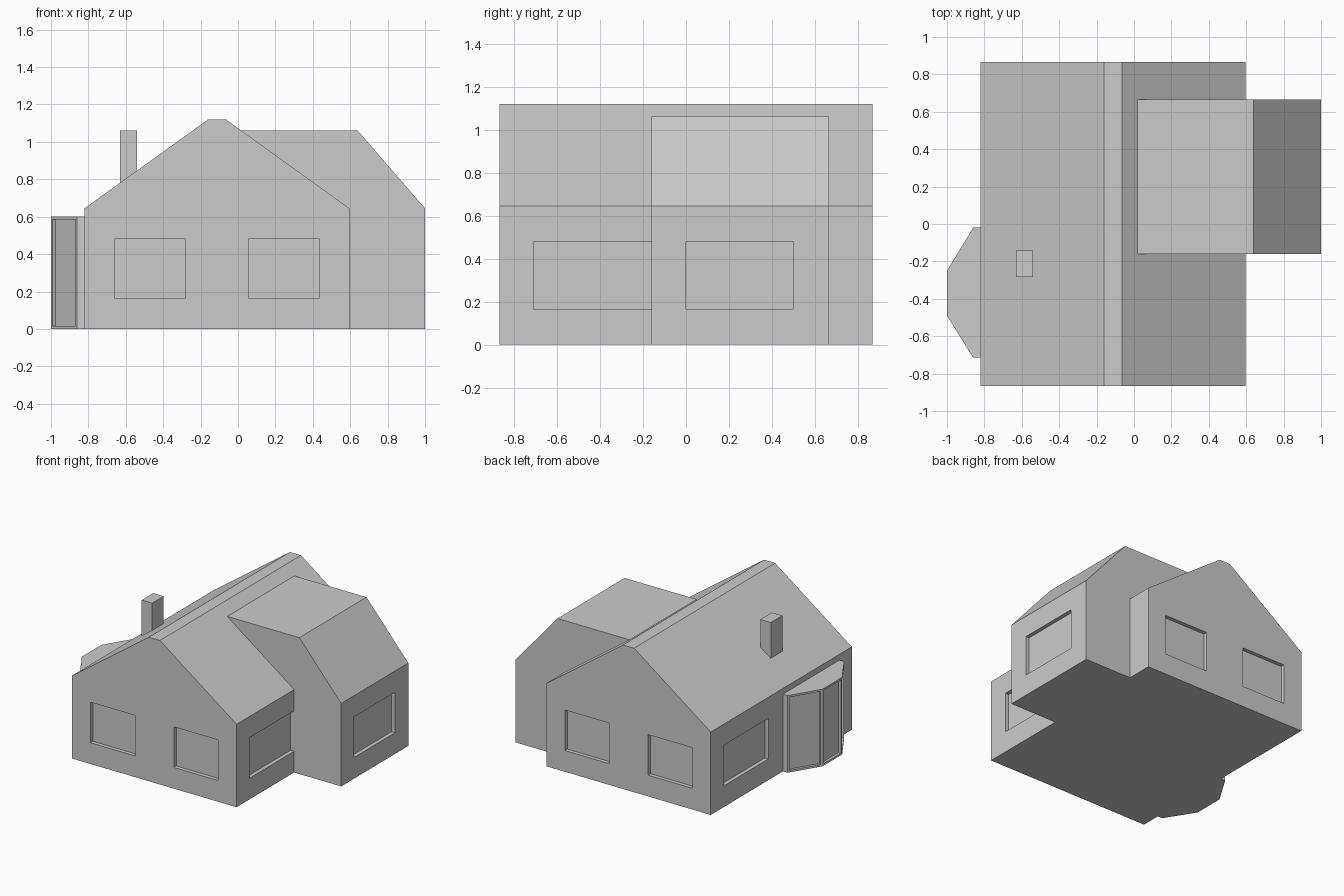
import bpy
import bmesh
from mathutils import Vector

cube = bpy.data.objects.get("Cube")
if cube:
    bpy.data.objects.remove(cube, do_unlink=True)

grey = bpy.data.materials.new("plain_grey")
grey.use_nodes = True
grey.diffuse_color = (0.6, 0.6, 0.6, 1)
grey.node_tree.nodes["Principled BSDF"].inputs["Base Color"].default_value = (0.6, 0.6, 0.6, 1)


def add_object(name, bm):
    bmesh.ops.recalc_face_normals(bm, faces=bm.faces)
    mesh = bpy.data.meshes.new(name)
    bm.to_mesh(mesh)
    bm.free()
    mesh.materials.append(grey)
    obj = bpy.data.objects.new(name, mesh)
    bpy.context.collection.objects.link(obj)
    return obj


def prism(points, offset):
    """Extrude a flat outline along an offset."""
    bm = bmesh.new()
    face = bm.faces.new([bm.verts.new(p) for p in points])
    out = bmesh.ops.extrude_face_region(bm, geom=[face], use_keep_orig=True)
    verts = [v for v in out["geom"] if isinstance(v, bmesh.types.BMVert)]
    bmesh.ops.translate(bm, verts=verts, vec=offset)
    return bm


def add_box(bm, low, high):
    low, high = Vector(low), Vector(high)
    verts = bmesh.ops.create_cube(bm, size=1)["verts"]
    bmesh.ops.scale(bm, verts=verts, vec=high - low)
    bmesh.ops.translate(bm, verts=verts, vec=(low + high) / 2)


def cut(obj, boxes):
    """Carve window recesses out of a wall block."""
    bm = bmesh.new()
    for low, high in boxes:
        add_box(bm, low, high)
    cutter = add_object("window_cutter", bm)
    cutter.hide_render = True
    mod = obj.modifiers.new("windows", "BOOLEAN")
    mod.operation = "DIFFERENCE"
    mod.solver = "EXACT"
    mod.object = cutter
    bpy.context.view_layer.objects.active = obj
    bpy.ops.object.modifier_apply(modifier=mod.name)
    bpy.data.objects.remove(cutter, do_unlink=True)


LEFT, RIGHT, DEPTH = -0.82, 0.595, 0.867
EAVES, RIDGE = 0.645, 1.12
SILL, HEAD, RECESS = 0.165, 0.48, 0.03

# Main house block with a narrow flat ridge
profile = [(LEFT, 0), (RIGHT, 0), (RIGHT, EAVES), (-0.065, RIDGE), (-0.16, RIDGE), (LEFT, EAVES)]
house = add_object("main_house", prism([(x, -DEPTH, z) for x, z in profile], (0, 2 * DEPTH, 0)))

# Two windows on each gable, one on each long wall
windows = []
for x0, x1 in ((-0.66, -0.28), (0.055, 0.435)):
    for y in (-DEPTH, DEPTH):
        windows.append(((x0, y - RECESS, SILL), (x1, y + RECESS, HEAD)))
for x, y0, y1 in ((RIGHT, -0.71, -0.12), (LEFT, 0.16, 0.705)):
    windows.append(((x - RECESS, y0, SILL), (x + RECESS, y1, HEAD)))
cut(house, windows)

# Side wing with a flat-topped roof running into the main slope
profile = [(0.02, 0), (1, 0), (1, EAVES), (0.64, 1.06), (0.02, 1.06)]
wing = add_object("side_wing", prism([(x, -0.16, z) for x, z in profile], (0, 0.825, 0)))
cut(wing, [((1 - RECESS, 0, SILL), (1 + RECESS, 0.5, HEAD))])

# Bay window with framed, recessed panes
outline = [(LEFT, -0.02), (-0.86, -0.02), (-1, -0.25), (-1, -0.49), (-0.86, -0.715), (LEFT, -0.715)]
bm = prism([(x, y, 0) for x, y in outline], (0, 0, 0.6))
bmesh.ops.recalc_face_normals(bm, faces=bm.faces)
panes = [f for f in bm.faces if f.normal.x < -0.5]
bmesh.ops.inset_individual(bm, faces=panes, thickness=0.022, depth=0)
for pane in panes:
    inward = pane.normal * -0.02
    out = bmesh.ops.extrude_discrete_faces(bm, faces=[pane])
    bmesh.ops.translate(bm, verts=out["faces"][0].verts, vec=inward)
add_object("bay_window", bm)

# Chimney
bm = bmesh.new()
add_box(bm, (-0.63, -0.283, 0.7), (-0.54, -0.142, 1.06))
add_object("chimney", bm)
